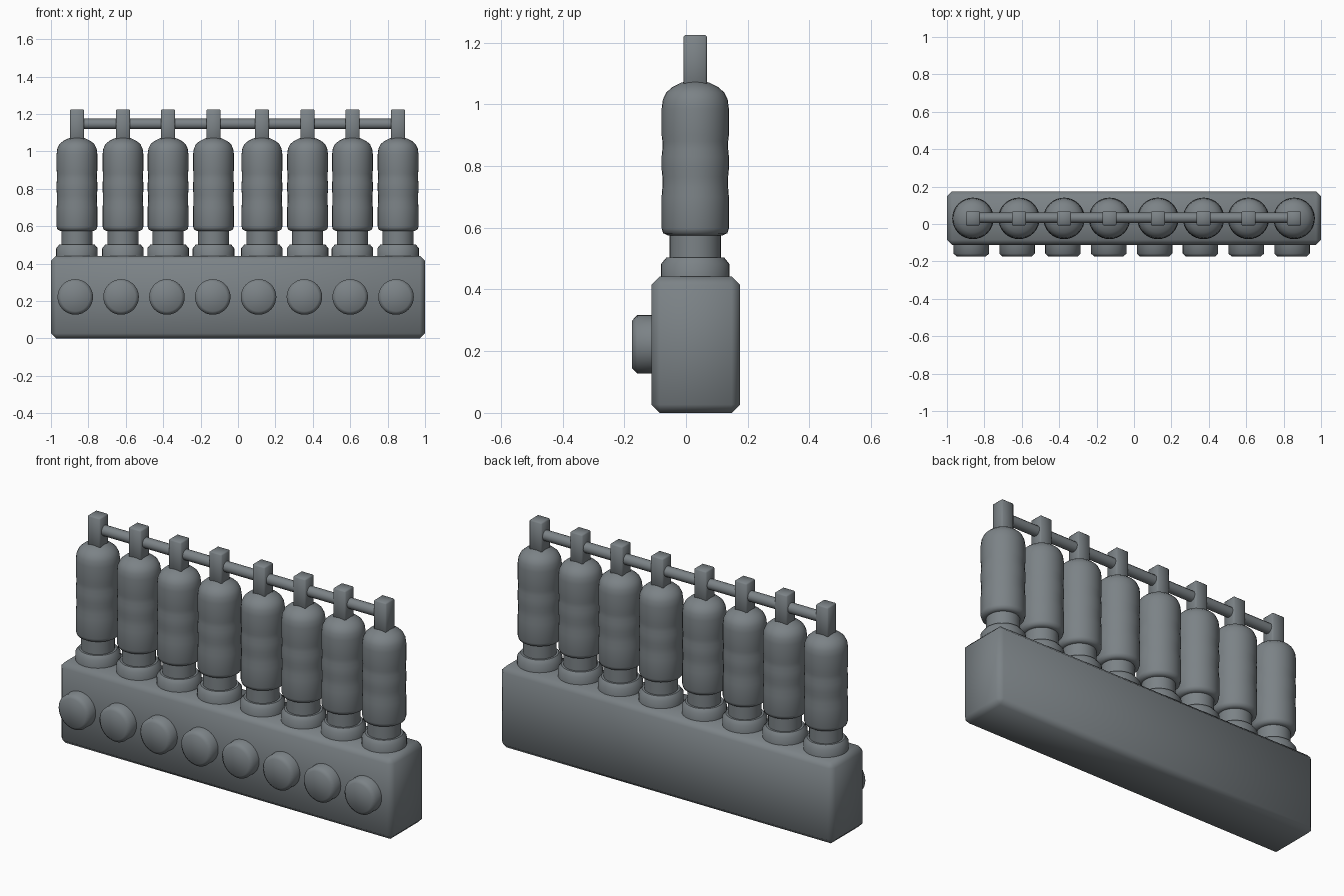
import bpy, bmesh, math
from mathutils import Matrix

if "Cube" in bpy.data.objects:
    bpy.data.objects.remove(bpy.data.objects["Cube"])

steel = bpy.data.materials.new("slate grey")
steel.diffuse_color = (0.20, 0.225, 0.24, 1)
steel.use_nodes = True
steel.node_tree.nodes["Principled BSDF"].inputs["Base Color"].default_value = steel.diffuse_color


def finish(name, bm, angle):
    bmesh.ops.recalc_face_normals(bm, faces=bm.faces)
    me = bpy.data.meshes.new(name)
    bm.to_mesh(me)
    bm.free()
    ob = bpy.data.objects.new(name, me)
    me.materials.append(steel)
    bpy.context.collection.objects.link(ob)
    bpy.ops.object.select_all(action='DESELECT')
    ob.select_set(True)
    bpy.context.view_layer.objects.active = ob
    bpy.ops.object.shade_smooth_by_angle(angle=math.radians(angle))
    return ob


def box(name, lo, hi, bevel, angle=60):
    bm = bmesh.new()
    bmesh.ops.create_cube(bm, size=1)
    for v in bm.verts:
        v.co = [(a + b) / 2 + c * (b - a) for a, b, c in zip(lo, hi, v.co)]
    bmesh.ops.bevel(bm, geom=bm.edges[:], offset=bevel, segments=1, affect='EDGES')
    return finish(name, bm, angle)


def lathe(name, profile, matrix, sides=32, angle=50):
    """Spin (radius, height) points around z, cap both ends, then place."""
    bm = bmesh.new()
    rings = [[bm.verts.new((r * math.cos(2 * math.pi * i / sides),
                            r * math.sin(2 * math.pi * i / sides), z))
              for i in range(sides)] for r, z in profile]
    for a, b in zip(rings, rings[1:]):
        for i in range(sides):
            j = (i + 1) % sides
            bm.faces.new((a[i], a[j], b[j], b[i]))
    bm.faces.new(rings[0][::-1])
    bm.faces.new(rings[-1])
    bm.transform(matrix)
    return finish(name, bm, angle)


YC = 0.03  # depth of the bottle row
bottle_x = [-0.861, -0.615, -0.374, -0.131, 0.128, 0.372, 0.612, 0.856]

# base block
box("base_block", (-1, -0.112, 0), (1, 0.175, 0.442), 0.027)

collar = [(0.111, 0.43), (0.111, 0.482), (0.094, 0.503), (0.07, 0.503)]
neck = [(0.083, 0.49), (0.083, 0.59)]
# body with two shallow bands and a domed shoulder
body = [(0.088, 0.575), (0.104, 0.582), (0.109, 0.598), (0.109, 0.70),
        (0.1065, 0.73), (0.1065, 0.765), (0.109, 0.79), (0.109, 0.83),
        (0.1065, 0.855), (0.1065, 0.88), (0.109, 0.90), (0.109, 0.985),
        (0.105, 1.015), (0.094, 1.038), (0.075, 1.055), (0.045, 1.07), (0.01, 1.078)]

for i, x in enumerate(bottle_x):
    place = Matrix.Translation((x, YC, 0))
    lathe(f"bottle_collar_{i}", collar, place)
    lathe(f"bottle_neck_{i}", neck, place)
    lathe(f"bottle_body_{i}", body, place)
    box(f"bottle_stem_{i}", (x - 0.038, YC - 0.038, 1.04), (x + 0.038, YC + 0.038, 1.225), 0.006)

# front buttons
button = [(0.095, -0.02), (0.095, 0.046), (0.077, 0.063)]
for i in range(8):
    m = Matrix.Translation((-0.87 + 0.245 * i, -0.112, 0.222)) @ Matrix.Rotation(math.pi / 2, 4, 'X')
    lathe(f"front_button_{i}", button, m)

# rod joining the stems
rod = Matrix.Translation((0, YC + 0.003, 1.147)) @ Matrix.Rotation(math.pi / 2, 4, 'Y')
lathe("connecting_rod", [(0.028, -0.86), (0.028, 0.86)], rod, sides=12)
